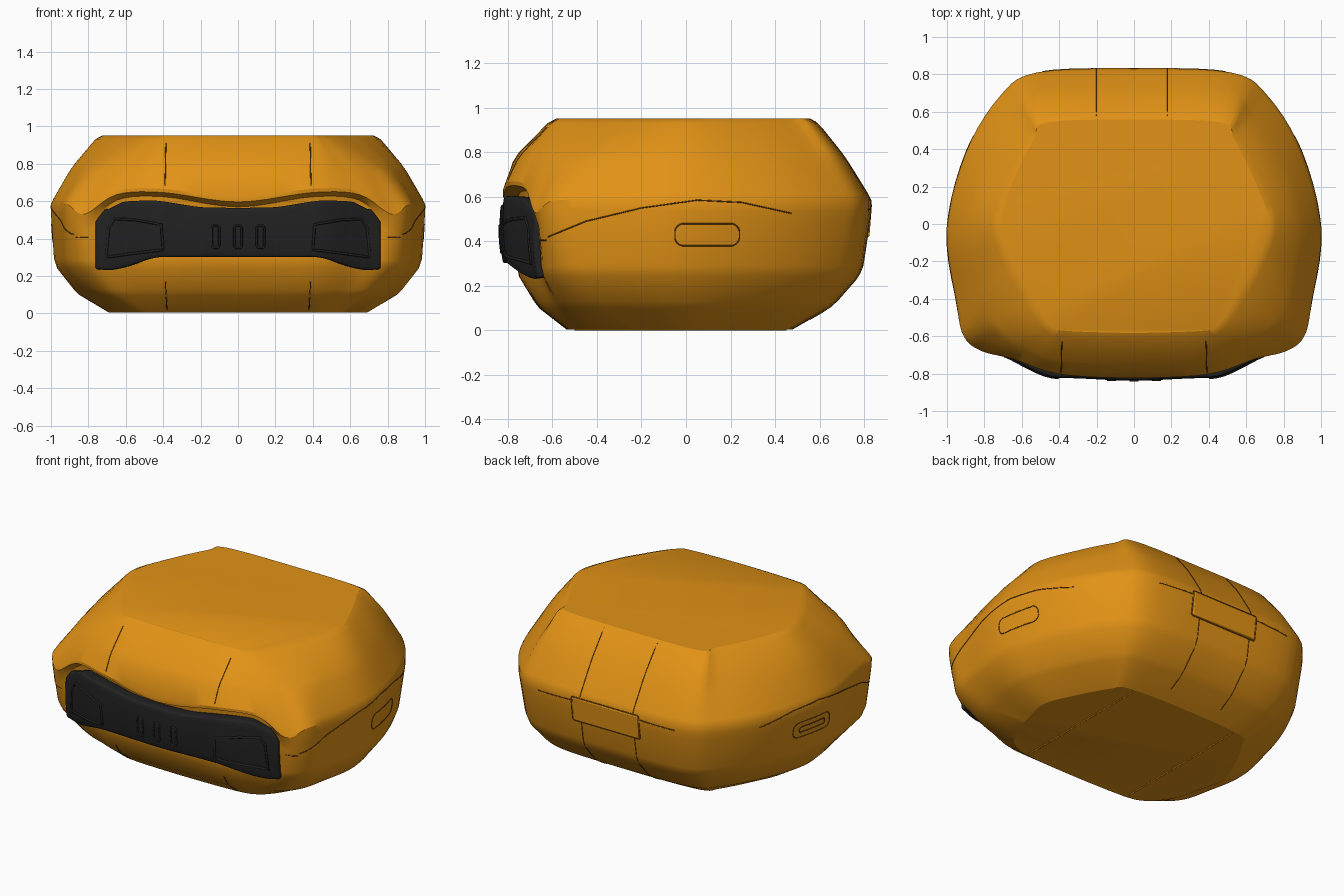
import bpy, bmesh, math
from mathutils import Vector
from mathutils.bvhtree import BVHTree

if "Cube" in bpy.data.objects:
    bpy.data.objects.remove(bpy.data.objects["Cube"], do_unlink=True)


def material(name, rgb):
    m = bpy.data.materials.new(name)
    m.use_nodes = True
    m.diffuse_color = (*rgb, 1)
    node = m.node_tree.nodes["Principled BSDF"]
    node.inputs["Base Color"].default_value = (*rgb, 1)
    node.inputs["Roughness"].default_value = 0.6
    return m


ORANGE = material("amber shell", (0.76, 0.29, 0.008))
BLACK = material("black grip", (0.016, 0.016, 0.017))
SEAM = material("dark seam", (0.16, 0.06, 0.005))


def finish(bm, name, mat, angle=28):
    bmesh.ops.recalc_face_normals(bm, faces=bm.faces)
    me = bpy.data.meshes.new(name)
    bm.to_mesh(me)
    bm.free()
    me.materials.append(mat)
    ob = bpy.data.objects.new(name, me)
    bpy.context.collection.objects.link(ob)
    bpy.ops.object.select_all(action="DESELECT")
    ob.select_set(True)
    bpy.context.view_layer.objects.active = ob
    bpy.ops.object.shade_smooth_by_angle(angle=math.radians(angle))
    return ob


def spline(p, steps):
    """Closed smooth curve through the points."""
    out, n = [], len(p)
    for i in range(n):
        a, b, c, d = (p[(i + k) % n] for k in (-1, 0, 1, 2))
        for s in range(steps):
            t = s / steps
            out.append(0.5 * (2 * b + (c - a) * t + (2 * a - 5 * b + 4 * c - d) * t * t
                              + (3 * b - a - 3 * c + d) * t ** 3))
    return out


def ring(z, half, front_z=()):
    """Mirror a half outline, back centre to front centre, at height z."""
    pts = [Vector((x, y, z)) for x, y in half]
    for i, fz in enumerate(front_z):
        pts[len(pts) - len(front_z) + i].z = fz
    return pts + [Vector((-p.x, p.y, p.z)) for p in pts[-2:0:-1]]


def mix(a, b, t):
    return [p.lerp(q, t) for p, q in zip(a, b)]


# Shell outlines at their heights
base = ring(0.005, [(0, .5), (.44, .48), (.53, .4), (.64, .2), (.72, 0), (.68, -.2),
                    (.64, -.35), (.58, -.45), (.5, -.52), (.37, -.55), (0, -.56)])
low = ring(0.26, [(0, .79), (.5, .77), (.7, .64), (.87, .36), (.98, -.03), (.94, -.4),
                  (.9, -.55), (.8, -.64), (.65, -.66), (.4, -.75), (0, -.76)])
side = [(0, .83), (.52, .81), (.72, .68), (.9, .38), (1, -.03), (.95, -.42), (.91, -.6)]
recess = ring(0.53, side + [(.81, -.66), (.65, -.66), (.4, -.73), (0, -.75)],
              (.46, .6, .62, .565))
lip = ring(0.59, side + [(.82, -.68), (.65, -.73), (.4, -.81), (0, -.83)],
           (.54, .64, .65, .6))
shoulder = ring(0.78, [(0, .71), (.5, .7), (.64, .58), (.79, .32), (.89, -.02), (.84, -.34),
                       (.78, -.5), (.7, -.6), (.58, -.67), (.39, -.75), (0, -.77)])
crown = ring(0.952, [(0, .575), (.48, .56), (.55, .47), (.66, .25), (.745, 0), (.66, -.24),
                     (.57, -.39), (.5, -.5), (.44, -.57), (.36, -.59), (0, -.6)])
belly = mix(base, low, 0.55)
for p in belly:
    p.z = 0.11

# Loft the shell, trimming each vertical corner a little
keys = [base, belly, low, recess, lip, shoulder, crown]
levels = [[Vector((p.x * .96, p.y * .96, p.z)) for p in base]]
for i, k in enumerate(keys):
    if i:
        levels.append(mix(k, keys[i - 1], 0.12))
    if 0 < i < len(keys) - 1:
        levels.append(mix(k, keys[i + 1], 0.12))
levels.append([Vector((p.x * .97, p.y * .97, p.z)) for p in crown])
bm = bmesh.new()
loops = [[bm.verts.new(p) for p in spline(level, 5)] for level in levels]
for a, b in zip(loops, loops[1:]):
    for i in range(len(a)):
        j = (i + 1) % len(a)
        bm.faces.new((a[i], a[j], b[j], b[i]))
bm.faces.new(loops[0])
bm.faces.new(loops[-1])
shell_tree = BVHTree.FromBMesh(bm)
finish(bm, "case_shell", ORANGE)


# Front grip panel: a curved grid thickened backwards
def along(table, x):
    x = abs(x)
    for (x0, v0), (x1, v1) in zip(table, table[1:]):
        if x <= x1:
            t = (x - x0) / (x1 - x0)
            return v0 + (v1 - v0) * t * t * (3 - 2 * t)
    return table[-1][1]


TOP = [(0, .565), (.15, .567), (.48, .605), (.6, .6), (.72, .555), (.765, .49)]
BOTTOM = [(0, .3), (.4, .3), (.7, .23), (.765, .235)]
FRONT = [(0, -.825), (.4, -.81), (.8, -.67)]
COLS, ROWS = 64, 8
bm = bmesh.new()
grid = []
for i in range(COLS + 1):
    x = -0.765 + 1.53 * i / COLS
    column = []
    for j in range(ROWS + 1):
        v = j / ROWS
        z = along(BOTTOM, x) + (along(TOP, x) - along(BOTTOM, x)) * v
        y = along(FRONT, x) - 0.04 * (z - 0.38) - 0.01 * math.sin(math.pi * v)
        column.append(bm.verts.new((x, y, z)))
    grid.append(column)
for a, b in zip(grid, grid[1:]):
    for j in range(ROWS):
        bm.faces.new((a[j], b[j], b[j + 1], a[j + 1]))
panel_tree = BVHTree.FromBMesh(bm)
panel = finish(bm, "front_grip_panel", BLACK)
thick = panel.modifiers.new("thickness", "SOLIDIFY")
thick.thickness = 0.09
thick.offset = -1
edge = panel.modifiers.new("edge", "BEVEL")
edge.width = 0.012
edge.segments = 2
edge.angle_limit = math.radians(50)


def trace(name, pts, ray, tree, mat, radius=0.003, closed=False):
    """Lay a thin bead on a surface by casting points onto it."""
    ray, hits = Vector(ray), []
    pts = [Vector(p) for p in pts]
    pairs = list(zip(pts, pts[1:] + pts[:1])) if closed else list(zip(pts, pts[1:]))
    for a, b in pairs:
        n = max(1, round((b - a).length / 0.03))
        for s in range(n):
            q = a.lerp(b, s / n)
            hit = tree.ray_cast(q - ray * 2, ray)[0]
            if hit:
                hits.append(hit)
    curve = bpy.data.curves.new(name, "CURVE")
    curve.dimensions = "3D"
    curve.bevel_depth = radius
    curve.bevel_resolution = 1
    line = curve.splines.new("POLY")
    line.points.add(len(hits) - 1)
    for p, h in zip(line.points, hits):
        p.co = (*h, 1)
    line.use_cyclic_u = closed
    curve.materials.append(mat)
    bpy.context.collection.objects.link(bpy.data.objects.new(name, curve))


def pill(cu, cv, w, h, r):
    """Rounded rectangle outline as pairs."""
    out = []
    for k in range(20):
        a = 2 * math.pi * (k + 0.5) / 20
        c, s = math.cos(a), math.sin(a)
        out.append((cu + math.copysign(w / 2 - r, c) + r * c,
                    cv + math.copysign(h / 2 - r, s) + r * s))
    return out


# Grip details: three slots and a sunken pad outline at each end
for x in (-0.12, 0, 0.12):
    trace("grip_slot", [(u, 0, v) for u, v in pill(x, .41, .04, .12, .015)],
          (0, 1, 0), panel_tree, BLACK, 0.006, True)
for s, word in ((1, "left"), (-1, "right")):
    pad = [(.42, .48), (.66, .5), (.69, .45), (.7, .31), (.68, .3), (.55, .325), (.42, .335),
           (.4, .345), (.55, .365), (.6, .42), (.58, .46)]
    pad = [(.41, .475), (.55, .5), (.66, .505), (.69, .46), (.705, .3), (.6, .315), (.4, .34)]
    trace(word + "_grip_pad", [(s * u, 0, v) for u, v in pad], (0, 1, 0),
          panel_tree, BLACK, 0.007, True)
    # Lid seam and button outline on each side
    seam = [(-.62, .42), (-.45, .49), (-.2, .55), (.05, .585), (.25, .575), (.5, .52)]
    trace(word + "_lid_seam", [(0, u, v) for u, v in seam], (-s, 0, 0), shell_tree, SEAM)
    trace(word + "_side_button", [(0, u, v) for u, v in pill(.095, .43, .29, .1, .04)],
          (-s, 0, 0), shell_tree, SEAM, 0.003, True)
    trace(word + "_corner_seam", [(s * .8, 0, .405), (s * .9, 0, .405)], (0, 1, 0),
          shell_tree, SEAM)
    # Band edges over the front and under the base
    trace(word + "_front_band", [(s * .39, 0, .68), (s * .385, 0, .94)], (0, 1, 0),
          shell_tree, SEAM)
    trace(word + "_lower_band", [(s * .38, 0, .02), (s * .39, 0, .2)], (0, 1, 0),
          shell_tree, SEAM)
    trace(word + "_base_band", [(s * .38, -.5, 0), (s * .38, .48, 0)], (0, 0, 1),
          shell_tree, ORANGE, 0.005)
    bx = 0.18 if s > 0 else -0.2
    trace(word + "_back_band", [(bx, 0, .94), (bx, 0, .02)], (0, -1, 0), shell_tree, SEAM)
    trace(word + "_back_seam", [(s * .24, 0, .55), (s * .52, 0, .54)], (0, -1, 0),
          shell_tree, SEAM)
trace("side_button_slot", [(0, u, v) for u, v in pill(.095, .43, .2, .035, .015)],
      (1, 0, 0), shell_tree, SEAM, 0.004, True)

# Back clasp plate
bm = bmesh.new()
bmesh.ops.create_cube(bm, size=1)
for v in bm.verts:
    v.co = (v.co.x * 0.47, 0.818 + v.co.y * 0.035, 0.495 + v.co.z * 0.15)
    v.co.y += 0.08 * (v.co.z - 0.57)
clasp = finish(bm, "back_clasp", ORANGE)
soft = clasp.modifiers.new("edge", "BEVEL")
soft.width = 0.006
soft.segments = 2
trace("clasp_outline", [(u, 0, v) for u, v in pill(0, .495, .485, .16, .015)],
      (0, -1, 0), shell_tree, SEAM, 0.003, True)
